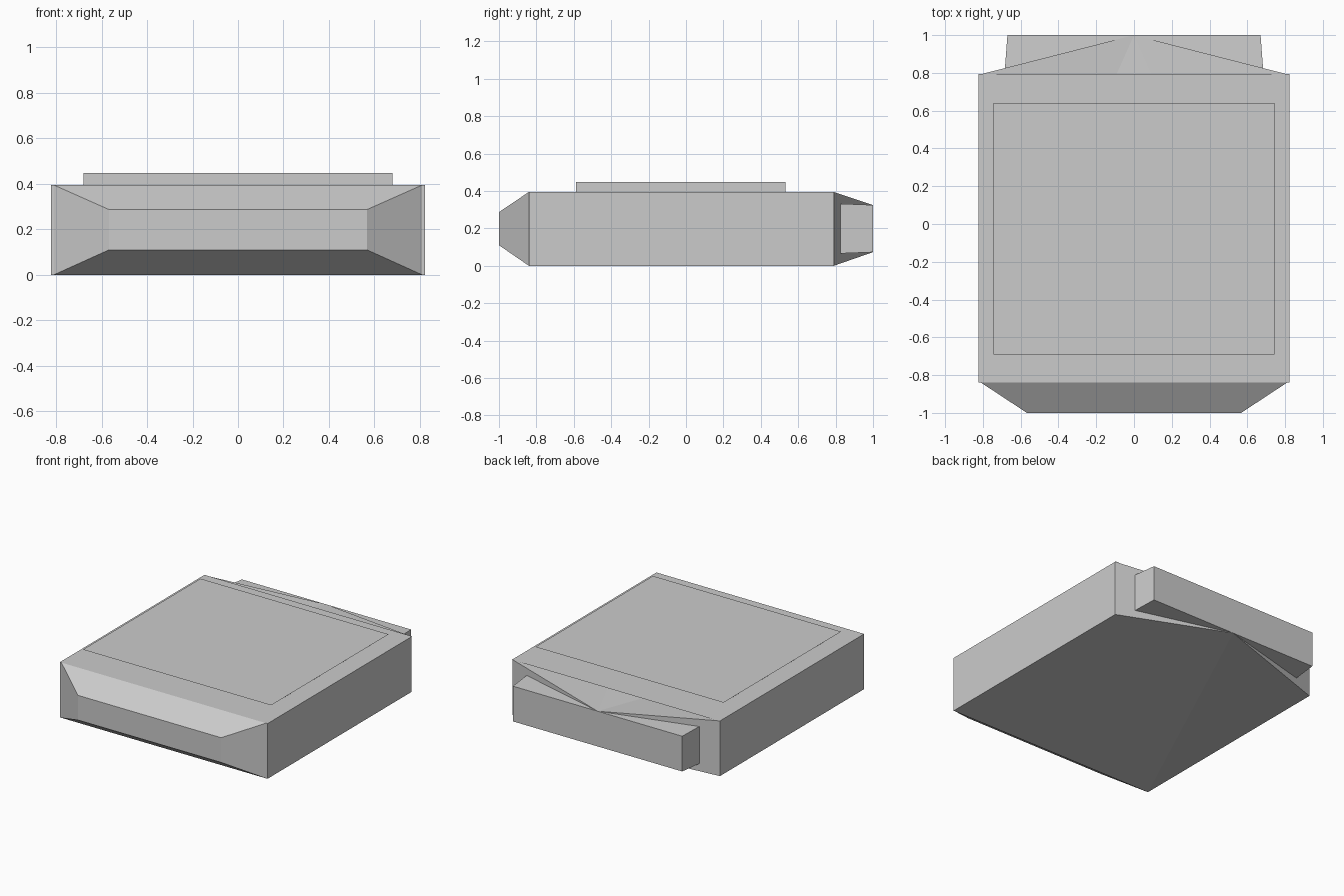
import bpy
import bmesh

if "Cube" in bpy.data.objects:
    bpy.data.objects.remove(bpy.data.objects["Cube"])


def finish(name, bm):
    bmesh.ops.recalc_face_normals(bm, faces=bm.faces)
    mesh = bpy.data.meshes.new(name)
    bm.to_mesh(mesh)
    bm.free()
    obj = bpy.data.objects.new(name, mesh)
    bpy.context.collection.objects.link(obj)
    return obj


def loft(name, sections):
    """Join rectangular sections given as (y, half_width, z_low, z_high)."""
    bm = bmesh.new()
    rings = []
    for y, w, z0, z1 in sections:
        rings.append([bm.verts.new(p) for p in
                      ((-w, y, z0), (w, y, z0), (w, y, z1), (-w, y, z1))])
    for a, b in zip(rings, rings[1:]):
        for i in range(4):
            j = (i + 1) % 4
            bm.faces.new((a[i], a[j], b[j], b[i]))
    bm.faces.new(rings[0][::-1])
    bm.faces.new(rings[-1])
    return finish(name, bm)


def sheet(name, w, y0, y1, z):
    """Single flat rectangle facing up."""
    bm = bmesh.new()
    bm.faces.new([bm.verts.new(p) for p in
                  ((-w, y0, z), (w, y0, z), (w, y1, z), (-w, y1, z))])
    obj = finish(name, bm)
    if obj.data.polygons[0].normal.z < 0:
        obj.data.flip_normals()
    return obj


# Core: chamfered nose, then a long taper that emerges as the rear bar
loft("core", [
    (-1.0, 0.567, 0.11, 0.287),
    (-0.84, 0.81, 0.0, 0.395),
    (1.0, 0.67, 0.073, 0.325),
])

# Outer shell: five-sided plan with a pointed back that closes to a short edge
W = 0.822
plan = [(-W, -0.84), (W, -0.84), (W, 0.79), (0, 1.0), (-W, 0.79)]
bm = bmesh.new()
low = [bm.verts.new((x, y, 0.073 if x == 0 else 0.0)) for x, y in plan]
high = [bm.verts.new((x, y, 0.325 if x == 0 else 0.395)) for x, y in plan]
for i in range(5):
    j = (i + 1) % 5
    bm.faces.new((low[i], low[j], high[j], high[i]))
for r in (low, high):
    # the cover falls gently from the front edge to the rear tip
    for tri in ((0, 1, 3), (1, 2, 3), (0, 3, 4)):
        bm.faces.new([r[k] for k in tri])
finish("shell", bm)

# Flat deck on top of the shell
sheet("deck", W, -0.84, 0.795, 0.395)

# Recessed riser between deck and top panel
bm = bmesh.new()
corners = [(-0.68, -0.588), (0.68, -0.588), (0.68, 0.532), (-0.68, 0.532)]
low = [bm.verts.new((x, y, 0.395)) for x, y in corners]
high = [bm.verts.new((x, y, 0.448)) for x, y in corners]
for i in range(4):
    j = (i + 1) % 4
    bm.faces.new((low[i], low[j], high[j], high[i]))
finish("panel_riser", bm)

# Thin overhanging top panel
sheet("top_panel", 0.745, -0.69, 0.64, 0.448)
